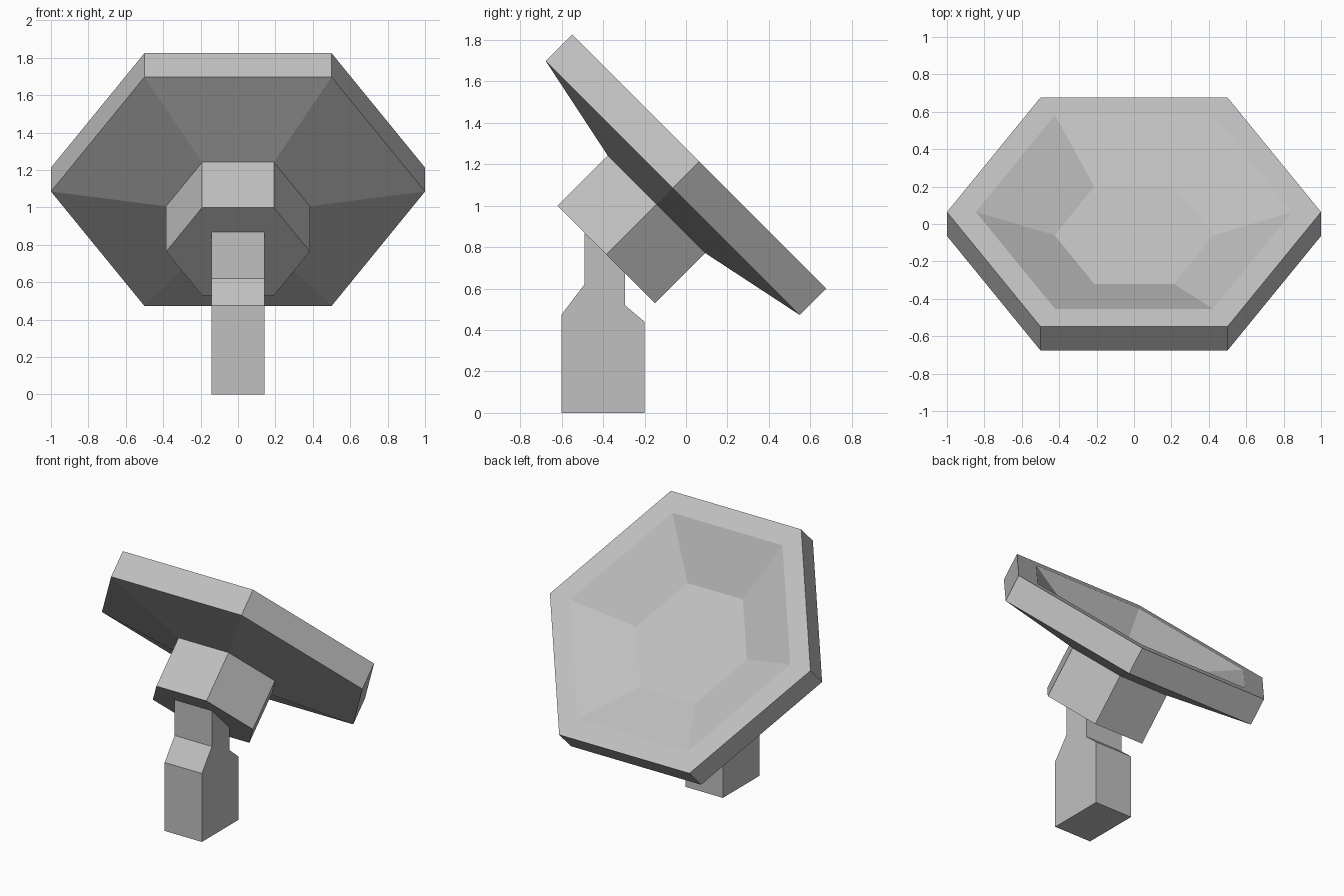
import bpy, bmesh
from math import sin, cos, pi
from mathutils import Matrix

cube = bpy.data.objects.get("Cube")
if cube:
    bpy.data.objects.remove(cube, do_unlink=True)

grey = bpy.data.materials.new("light_grey")
grey.use_nodes = True
GREY = (0.53, 0.53, 0.53, 1)
grey.diffuse_color = GREY
grey.node_tree.nodes["Principled BSDF"].inputs["Base Color"].default_value = GREY


def finish(name, bm):
    bmesh.ops.recalc_face_normals(bm, faces=bm.faces)
    mesh = bpy.data.meshes.new(name)
    bm.to_mesh(mesh)
    bm.free()
    mesh.materials.append(grey)
    obj = bpy.data.objects.new(name, mesh)
    bpy.context.collection.objects.link(obj)
    return obj


def hex_lathe(name, profile):
    """Skin hexagonal rings given as (radius, height), capping both ends."""
    bm = bmesh.new()
    rings = [[bm.verts.new((r * cos(i * pi / 3), r * sin(i * pi / 3), h))
              for i in range(6)] for r, h in profile]
    for a, b in zip(rings, rings[1:]):
        for i in range(6):
            j = (i + 1) % 6
            bm.faces.new((a[i], a[j], b[j], b[i]))
    bm.faces.new(rings[0])
    bm.faces.new(rings[-1])
    return finish(name, bm)


# Tilted frame: origin at the middle of the dish rim, axis up and backward
tilt = Matrix.Translation((0, 0.064, 1.213)) @ Matrix.Rotation(-pi / 4, 4, 'X')

# Hexagonal dish with a sunken bowl
dish = hex_lathe("dish", [(0.384, -0.292), (1, -0.181), (1, 0),
                          (0.845, 0), (0.425, -0.175)])
dish.matrix_world = tilt

# Hexagonal hub behind the dish
hub = hex_lathe("hub", [(0.384, -0.635), (0.384, -0.292)])
hub.matrix_world = tilt

# Pedestal: side outline extruded across its width
outline = [(-0.6, 0), (-0.2, 0), (-0.2, 0.44), (-0.295, 0.52),
           (-0.295, 0.675), (-0.49, 0.868), (-0.49, 0.62), (-0.6, 0.475)]
bm = bmesh.new()
side = bm.faces.new([bm.verts.new((-0.143, y, z)) for y, z in outline])
out = bmesh.ops.extrude_face_region(bm, geom=[side])
bmesh.ops.translate(bm, vec=(0.286, 0, 0),
                    verts=[v for v in out["geom"] if isinstance(v, bmesh.types.BMVert)])
finish("pedestal", bm)
